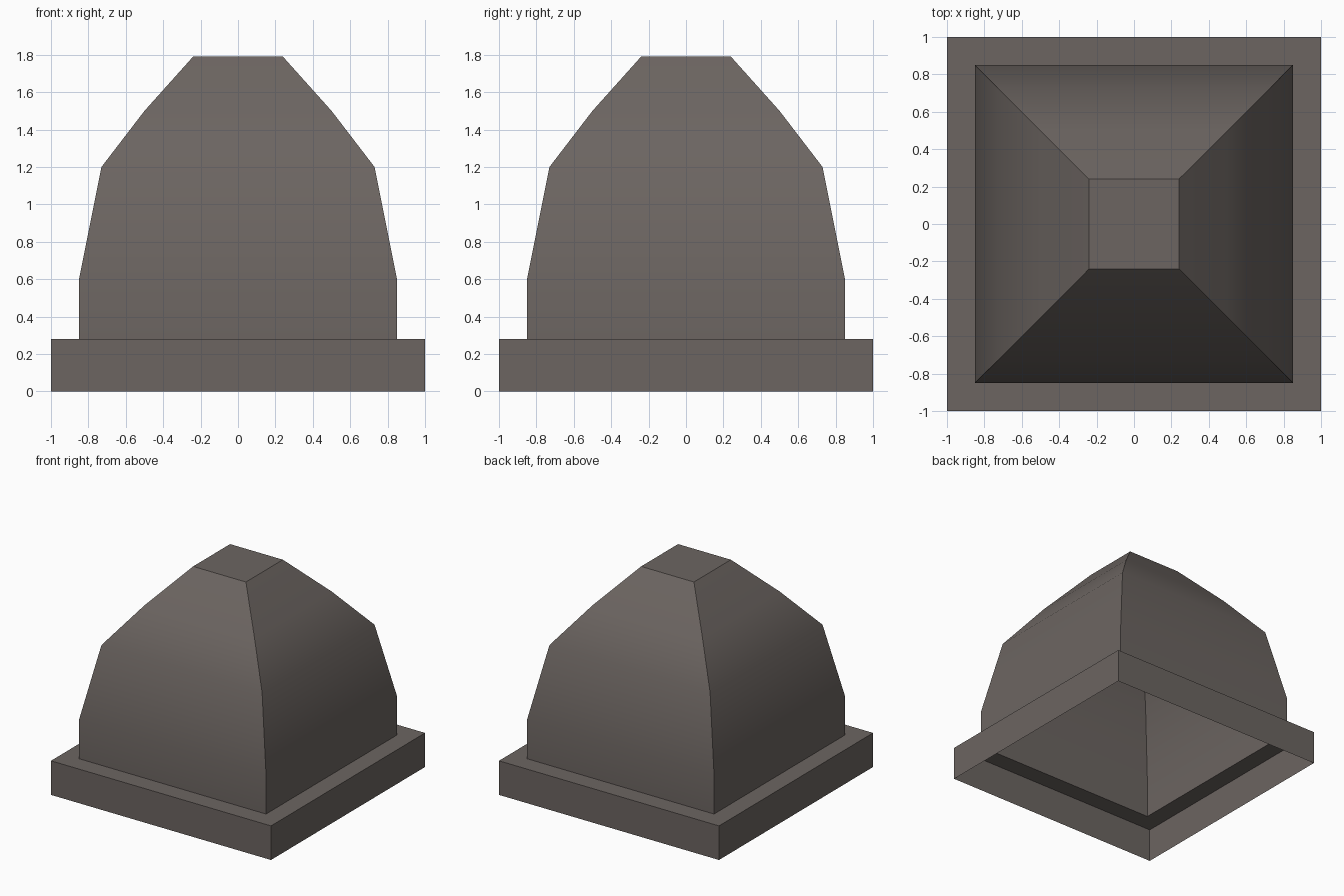
import bpy, bmesh, math

if "Cube" in bpy.data.objects:
    bpy.data.objects.remove(bpy.data.objects["Cube"])

stone = bpy.data.materials.new("warm grey stone")
stone.diffuse_color = (0.15, 0.13, 0.12, 1)
stone.use_nodes = True
stone.node_tree.nodes["Principled BSDF"].inputs["Base Color"].default_value = stone.diffuse_color


def square_shell(name, profile, cap):
    """Thin shell of stacked square rings; profile is (half width, height)."""
    bm = bmesh.new()
    rings = [[bm.verts.new((sx * w, sy * w, z))
              for sx, sy in ((-1, -1), (1, -1), (1, 1), (-1, 1))]
             for w, z in profile]
    for low, high in zip(rings, rings[1:]):
        for i in range(4):
            j = (i + 1) % 4
            bm.faces.new((low[i], low[j], high[j], high[i]))
    if cap:
        bm.faces.new(rings[-1])
    mesh = bpy.data.meshes.new(name)
    bm.to_mesh(mesh)
    bm.free()
    mesh.materials.append(stone)
    obj = bpy.data.objects.new(name, mesh)
    bpy.context.collection.objects.link(obj)
    bpy.ops.object.select_all(action='DESELECT')
    obj.select_set(True)
    bpy.context.view_layer.objects.active = obj
    bpy.ops.object.shade_smooth_by_angle(angle=math.radians(30))
    return obj


# Open-bottomed plinth: skirt wall and the ledge around the dome
square_shell("plinth", [(1, 0), (1, 0.28), (0.85, 0.28)], cap=False)

# Hollow four-sided dome with a flat top
square_shell("dome", [(0.85, 0.28), (0.85, 0.6), (0.73, 1.2),
                      (0.5, 1.5), (0.24, 1.79)], cap=True)
